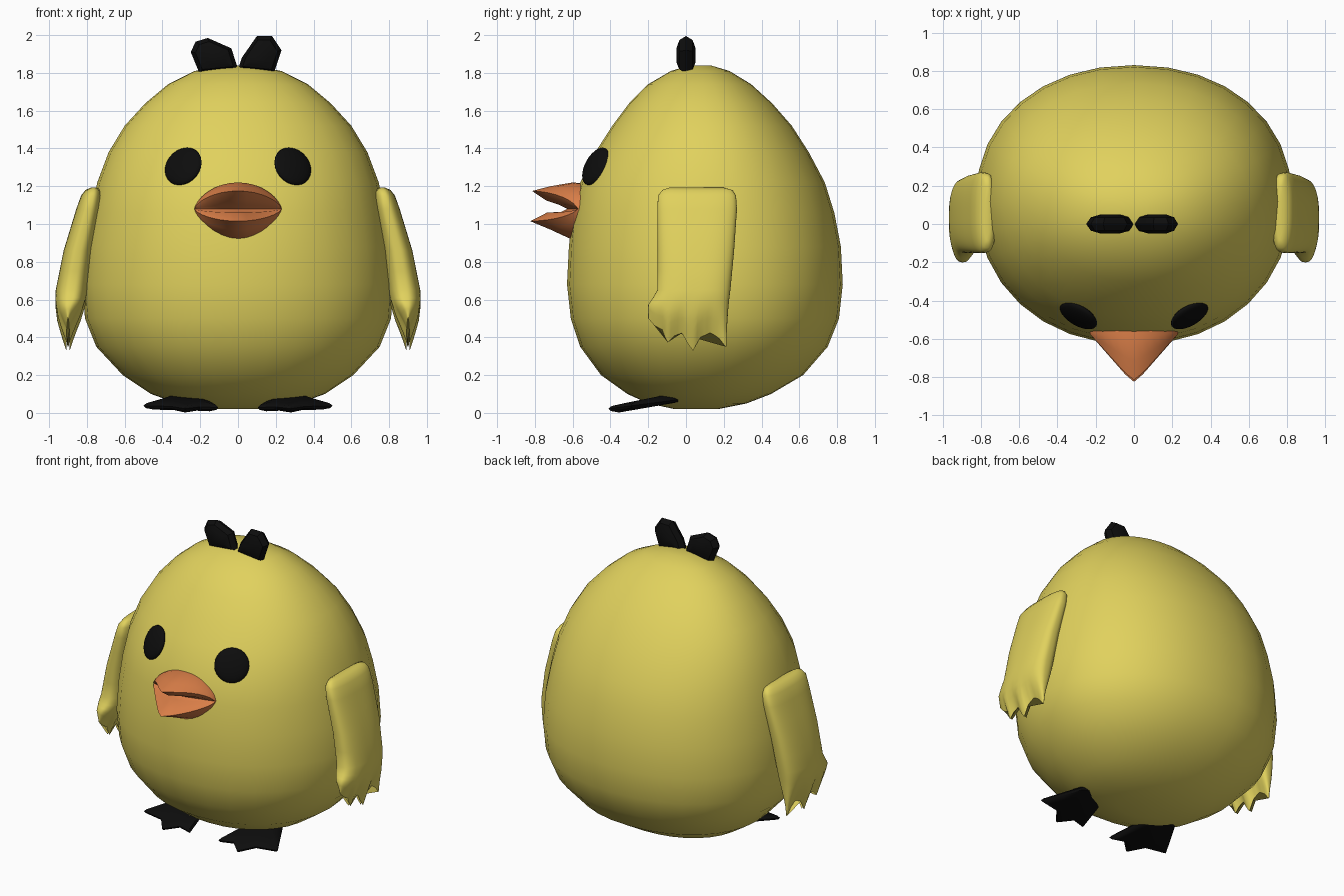
import bpy, bmesh, math
from mathutils import Vector

cube = bpy.data.objects.get("Cube")
if cube:
    bpy.data.objects.remove(cube)


def material(name, rgb):
    m = bpy.data.materials.new(name)
    m.use_nodes = True
    m.diffuse_color = (*rgb, 1)
    shader = m.node_tree.nodes["Principled BSDF"]
    shader.inputs["Base Color"].default_value = (*rgb, 1)
    shader.inputs["Roughness"].default_value = 0.8
    return m


YELLOW = material("yellow", (0.75, 0.64, 0.11))
ORANGE = material("orange", (0.70, 0.21, 0.065))
BLACK = material("black", (0.004, 0.004, 0.004))


def finish(name, bm, mat, angle=60):
    bmesh.ops.remove_doubles(bm, verts=bm.verts, dist=0.0005)
    bmesh.ops.recalc_face_normals(bm, faces=bm.faces)
    mesh = bpy.data.meshes.new(name)
    bm.to_mesh(mesh)
    bm.free()
    mesh.materials.append(mat)
    ob = bpy.data.objects.new(name, mesh)
    bpy.context.collection.objects.link(ob)
    bpy.ops.object.select_all(action="DESELECT")
    ob.select_set(True)
    bpy.context.view_layer.objects.active = ob
    bpy.ops.object.shade_smooth_by_angle(angle=math.radians(angle))
    return ob


def loft(name, rings, mat, angle=60):
    """Skin a stack of closed rings and cap both ends."""
    bm = bmesh.new()
    loops = [[bm.verts.new(p) for p in ring] for ring in rings]
    n = len(loops[0])
    for a, b in zip(loops, loops[1:]):
        for i in range(n):
            j = (i + 1) % n
            bm.faces.new((a[i], a[j], b[j], b[i]))
    bm.faces.new(loops[0])
    bm.faces.new(loops[-1])
    return finish(name, bm, mat, angle)


def lerp_table(table, t):
    """Interpolate rows of (key, value, ...) with ascending keys."""
    if t <= table[0][0]:
        return table[0][1:]
    for a, b in zip(table, table[1:]):
        if t <= b[0]:
            f = (t - a[0]) / (b[0] - a[0])
            return [p + (q - p) * f for p, q in zip(a[1:], b[1:])]
    return table[-1][1:]


def power(value, e):
    return math.copysign(abs(value) ** e, value)


# Body: egg-shaped rings of (height, half width, front y, back y)
profile = [
    (0.02, 0.14, -0.06, 0.17), (0.05, 0.32, -0.20, 0.32), (0.10, 0.46, -0.31, 0.45),
    (0.20, 0.61, -0.45, 0.62), (0.35, 0.75, -0.56, 0.75), (0.50, 0.81, -0.61, 0.81),
    (0.68, 0.825, -0.63, 0.83), (0.88, 0.81, -0.62, 0.82), (1.06, 0.78, -0.60, 0.785),
    (1.22, 0.745, -0.56, 0.735), (1.38, 0.685, -0.48, 0.65), (1.52, 0.60, -0.39, 0.56),
    (1.64, 0.49, -0.30, 0.455), (1.74, 0.37, -0.20, 0.345), (1.81, 0.23, -0.08, 0.23),
    (1.84, 0.08, 0.02, 0.13)]
rings = []
for z, hw, front, back in profile:
    mid = (front + back) / 2 + 0.04 * hw
    ring = []
    for i in range(32):
        a = math.tau * i / 32
        s = power(math.sin(a), 0.94)
        y = mid + s * ((back - mid) if s > 0 else (mid - front))
        ring.append((hw * power(math.cos(a), 0.94), y, z))
    rings.append(ring)
loft("body", rings, YELLOW)

# Beak: an open-mouth side profile swept across, shrinking to the mouth corners
mouth = [(-0.50, 1.21), (-0.60, 1.22), (-0.72, 1.20), (-0.82, 1.175), (-0.745, 1.125),
         (-0.67, 1.10), (-0.63, 1.08), (-0.66, 1.065), (-0.74, 1.06), (-0.83, 1.015),
         (-0.72, 0.97), (-0.61, 0.92), (-0.50, 0.93)]
rings = []
for i in range(17):
    u = math.sin(math.pi / 2 * (i / 8 - 1))
    sy = max(0.02, 1.04 - math.hypot(abs(u), 0.06))
    sz = max(0.02, (1 - u * u) ** 0.65)
    rings.append([(0.23 * u, -0.565 + (y + 0.565) * (sy if y < -0.565 else 1),
                   1.08 + (z - 1.08) * sz) for y, z in mouth])
loft("beak", rings, ORANGE, 50)

# Wing tables: finger tips along y, then thickness and edges by height
fingers = [(-0.20, 0.50), (-0.165, 0.46), (-0.125, 0.44), (-0.10, 0.37), (-0.06, 0.41),
           (-0.015, 0.425), (0.03, 0.315), (0.075, 0.40), (0.13, 0.425), (0.175, 0.395),
           (0.21, 0.35), (0.23, 0.36)]
wing_rows = [  # height, centre x, half thickness, front y, back y
    (0.32, 0.90, 0.008, -0.20, 0.215), (0.40, 0.90, 0.035, -0.20, 0.215),
    (0.48, 0.895, 0.062, -0.20, 0.22), (0.56, 0.888, 0.08, -0.18, 0.225),
    (0.65, 0.88, 0.085, -0.152, 0.235), (0.86, 0.845, 0.078, -0.15, 0.255),
    (1.08, 0.79, 0.066, -0.152, 0.27), (1.15, 0.775, 0.056, -0.148, 0.265),
    (1.18, 0.768, 0.04, -0.125, 0.245), (1.192, 0.765, 0.015, -0.09, 0.20)]
# Foot outline (three webbed toes) and tuft outlines
foot = [(0.27, -0.015), (0.19, -0.05), (0.15, -0.17), (0.105, -0.36), (0.20, -0.335),
        (0.28, -0.41), (0.355, -0.315), (0.50, -0.29), (0.435, -0.17), (0.37, -0.05)]
tufts = {1: [(0, 1.82), (0.02, 1.88), (0.10, 1.995), (0.18, 1.995), (0.23, 1.92), (0.19, 1.80)],
         -1: [(0, 1.82), (0.035, 1.93), (0.16, 1.985), (0.225, 1.965), (0.25, 1.91), (0.205, 1.80)]}

for side, label in ((1, "left"), (-1, "right")):
    # Wing
    levels = [1.192, 1.18, 1.15, 1.08, 0.97, 0.86, 0.75, 0.65, 0.58, 0.53, 0.48, 0.43, 0.38, 0.32]
    rings = []
    for k, level in enumerate(levels):
        cx, thick, front, back = lerp_table(wing_rows, level)
        ring = []
        for i in range(72):
            a = math.tau * i / 72
            y = (front + back) / 2 + (back - front) / 2 * power(math.cos(a), 0.8)
            # Lower levels are stretched to follow the finger tips
            tip = lerp_table(fingers, y)[0]
            f = max(0, (0.65 - level) / 0.33)
            z = level if f == 0 else 0.65 - f * (0.65 - tip)
            ring.append((side * (cx + thick * power(math.sin(a), 0.75)), y, z))
        rings.append(ring)
    loft(label + "_wing", rings, YELLOW)

    # Foot: thin wedge rising toward the heel
    rings = []
    for scale, dz in ((0.75, -0.02), (0.95, -0.012), (1, 0), (0.93, 0.014), (0.65, 0.028)):
        rings.append([(side * (0.28 + (x - 0.28) * scale), -0.19 + (y + 0.19) * scale,
                       0.022 + dz + 0.13 * (y + 0.41)) for x, y in foot])
    loft(label + "_foot", rings, BLACK, 40)

    # Head tuft
    outline = tufts[side]
    cx, cz = 0.125, 1.89
    rings = []
    for scale, y in ((0.4, -0.05), (0.8, -0.035), (1, 0), (0.8, 0.035), (0.4, 0.05)):
        rings.append([(side * (cx + (x - cx) * scale), y, cz + (z - cz) * scale)
                      for x, z in outline])
    loft(label + "_tuft", rings, BLACK, 30)

    # Eye: flattened sphere facing outward from the head
    bm = bmesh.new()
    bmesh.ops.create_uvsphere(bm, u_segments=24, v_segments=12, radius=0.109)
    bmesh.ops.scale(bm, vec=(1, 1, 0.28), verts=bm.verts)
    turn = Vector((side * 0.46, -0.78, 0.42)).to_track_quat("Z", "Y").to_matrix()
    bmesh.ops.rotate(bm, cent=(0, 0, 0), matrix=turn, verts=bm.verts)
    bmesh.ops.translate(bm, vec=(side * 0.29, -0.478, 1.305), verts=bm.verts)
    finish(label + "_eye", bm, BLACK)
